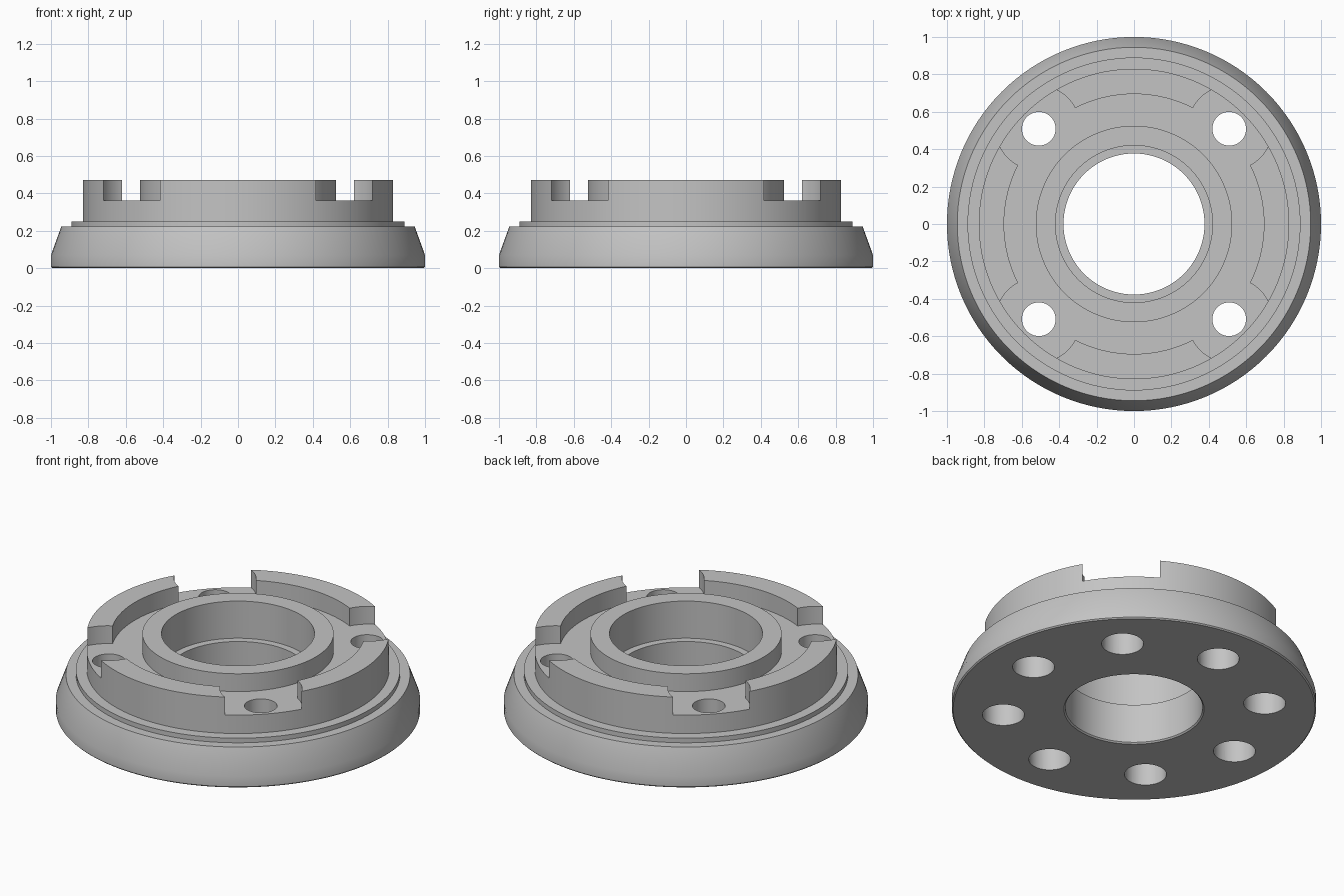
import bpy, bmesh, math

if "Cube" in bpy.data.objects:
    bpy.data.objects.remove(bpy.data.objects["Cube"])

SEG = 128
grey = bpy.data.materials.new("plain_grey")
grey.diffuse_color = (0.55, 0.55, 0.55, 1)
grey.use_nodes = True
grey.node_tree.nodes["Principled BSDF"].inputs["Base Color"].default_value = grey.diffuse_color


def lathe(name, profile, seg=SEG):
    """Closed (radius, z) profile revolved around the z axis."""
    bm = bmesh.new()
    rings = []
    for i in range(seg):
        a = 2 * math.pi * i / seg
        rings.append([bm.verts.new((r * math.cos(a), r * math.sin(a), z)) for r, z in profile])
    n = len(profile)
    for i in range(seg):
        p, q = rings[i], rings[(i + 1) % seg]
        for j in range(n):
            k = (j + 1) % n
            bm.faces.new((p[j], q[j], q[k], p[k]))
    bmesh.ops.recalc_face_normals(bm, faces=bm.faces)
    return finish(name, bm)


def cylinders(name, radius, dist, z0, z1, angles, seg=48):
    """Upright cylinders set around a circle, in one mesh."""
    bm = bmesh.new()
    for deg in angles:
        a = math.radians(deg)
        made = bmesh.ops.create_cone(bm, cap_ends=True, segments=seg, radius1=radius,
                                     radius2=radius, depth=z1 - z0)["verts"]
        bmesh.ops.translate(bm, verts=made, vec=(dist * math.cos(a), dist * math.sin(a), (z0 + z1) / 2))
    return finish(name, bm)


def finish(name, bm):
    me = bpy.data.meshes.new(name)
    bm.to_mesh(me)
    bm.free()
    me.materials.append(grey)
    ob = bpy.data.objects.new(name, me)
    bpy.context.collection.objects.link(ob)
    return ob


def boolean(ob, cutter, op="DIFFERENCE"):
    mod = ob.modifiers.new("cut", "BOOLEAN")
    mod.object, mod.operation, mod.solver = cutter, op, "EXACT"
    bpy.context.view_layer.objects.active = ob
    bpy.ops.object.modifier_apply(modifier=mod.name)
    bpy.data.objects.remove(cutter)


# Flange, stepped collar, raised rim, recessed channel, hub and stepped bore
body = lathe("flange_body", [
    (0.385, 0), (0.993, 0), (1, 0.007), (1, 0.07), (0.945, 0.222), (0.89, 0.222),
    (0.89, 0.25), (0.83, 0.25), (0.83, 0.47), (0.695, 0.47), (0.695, 0.362),
    (0.525, 0.362), (0.525, 0.47), (0.42, 0.47), (0.42, 0.245), (0.377, 0.245), (0.377, 0.008)])

diagonals = [45, 135, 225, 315]

# Round notches in the rim, limited so the hub stays whole
notches = cylinders("notch_cutter", 0.226, 0.728, 0.362, 0.6, diagonals, 64)
limit = lathe("notch_limit", [(0.61, 0.3), (1.1, 0.3), (1.1, 0.7), (0.61, 0.7)])
boolean(notches, limit, "INTERSECT")
boolean(body, notches)

# Through holes on the diagonals, eight wider blind holes from below
boolean(body, cylinders("through_cutter", 0.09, 0.72, -0.1, 0.6, diagonals))
boolean(body, cylinders("blind_cutter", 0.115, 0.72, -0.1, 0.18, range(0, 360, 45)))

# Smooth the round walls and keep the edges crisp
bpy.ops.object.select_all(action="DESELECT")
body.select_set(True)
bpy.context.view_layer.objects.active = body
bpy.ops.object.shade_smooth_by_angle(angle=math.radians(30))
